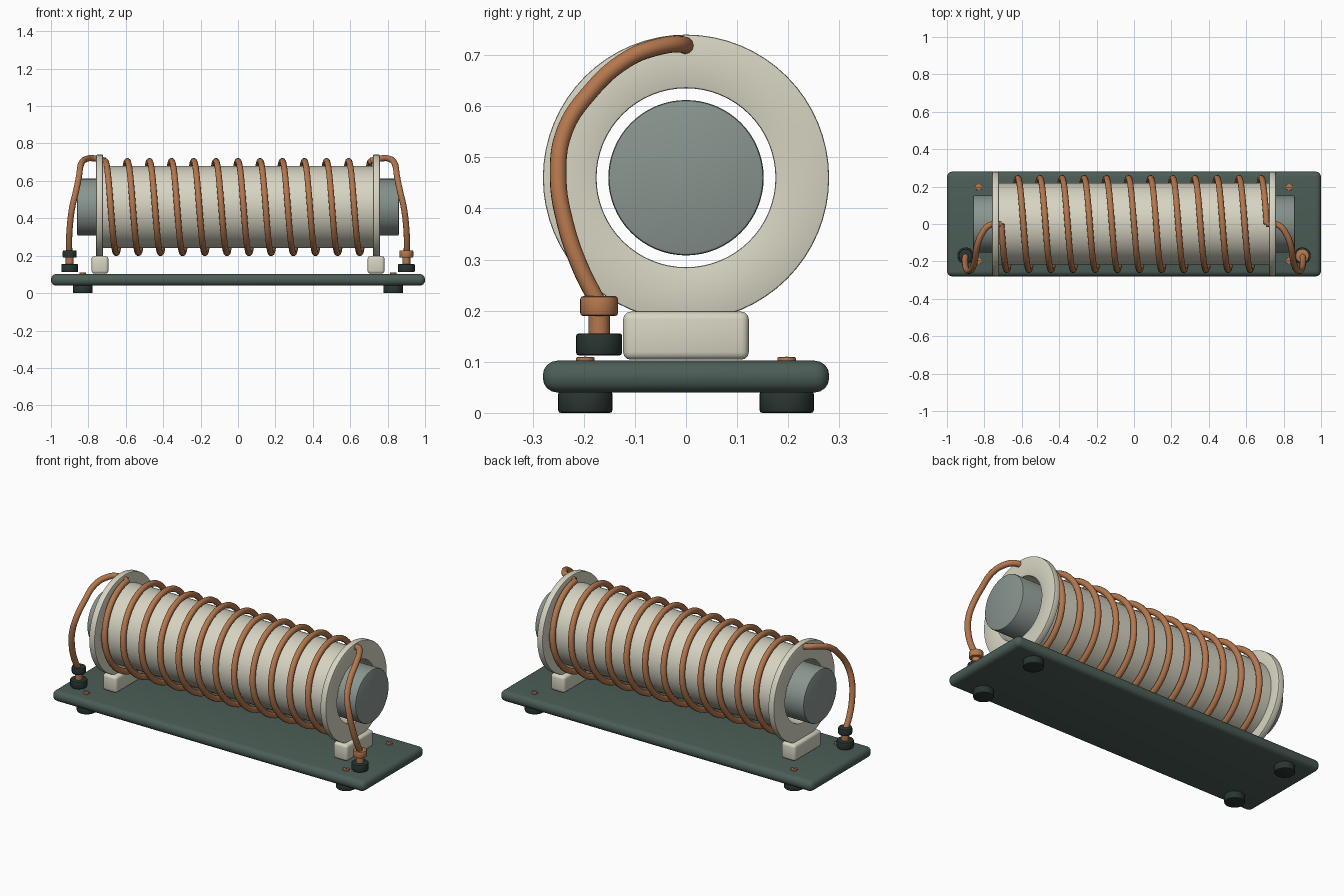
import bpy, bmesh, math
from mathutils import Matrix

if "Cube" in bpy.data.objects:
    bpy.data.objects.remove(bpy.data.objects["Cube"])

AXIS_Z = 0.46      # height of the coil axis
TURNS = 12
COIL_R = 0.246
WIRE_R = 0.0165


def material(name, rgb):
    m = bpy.data.materials.new(name)
    m.diffuse_color = (*rgb, 1)
    m.use_nodes = True
    m.node_tree.nodes["Principled BSDF"].inputs["Base Color"].default_value = m.diffuse_color
    return m


CREAM = material("cream", (0.68, 0.66, 0.54))
GREY = material("grey core", (0.25, 0.30, 0.275))
GREEN = material("dark green", (0.072, 0.11, 0.093))
BLACK = material("near black green", (0.022, 0.036, 0.031))
COPPER = material("copper", (0.46, 0.185, 0.075))


def finish(ob, mat, bevel=0.0, segments=3):
    if not ob.data.materials:
        ob.data.materials.append(mat)
    bpy.ops.object.select_all(action='DESELECT')
    ob.select_set(True)
    bpy.context.view_layer.objects.active = ob
    if bevel:
        mod = ob.modifiers.new("bevel", 'BEVEL')
        mod.width, mod.segments = bevel, segments
        mod.limit_method = 'ANGLE'
        bpy.ops.object.modifier_apply(modifier=mod.name)
    bpy.ops.object.shade_smooth_by_angle(angle=math.radians(40))
    return ob


def from_bmesh(name, bm):
    me = bpy.data.meshes.new(name)
    bmesh.ops.recalc_face_normals(bm, faces=bm.faces)
    bm.to_mesh(me)
    bm.free()
    ob = bpy.data.objects.new(name, me)
    bpy.context.collection.objects.link(ob)
    return ob


def box(name, centre, size, mat, bevel, segments=3):
    bm = bmesh.new()
    bmesh.ops.create_cube(bm, size=1)
    bmesh.ops.scale(bm, vec=size, verts=bm.verts)
    bmesh.ops.translate(bm, vec=centre, verts=bm.verts)
    return finish(from_bmesh(name, bm), mat, bevel, segments)


def cylinder(name, centre, r, depth, mat, bevel=0.0, sides=32, along_x=False):
    bm = bmesh.new()
    bmesh.ops.create_cone(bm, cap_ends=True, segments=sides,
                          radius1=r, radius2=r, depth=depth)
    if along_x:
        bm.transform(Matrix.Rotation(math.pi / 2, 4, 'Y'))
    bmesh.ops.translate(bm, vec=centre, verts=bm.verts)
    return finish(from_bmesh(name, bm), mat, bevel, 2)


def ring(name, x0, x1, r_in, r_out, mat, bevel, sides=64):
    """Hollow ring around the coil axis."""
    bm = bmesh.new()
    loops = []
    for x, r in ((x0, r_in), (x1, r_in), (x1, r_out), (x0, r_out)):
        loops.append([bm.verts.new((x, r * math.sin(2 * math.pi * i / sides),
                                    AXIS_Z + r * math.cos(2 * math.pi * i / sides)))
                      for i in range(sides)])
    for k in range(4):
        a, b = loops[k], loops[(k + 1) % 4]
        for i in range(sides):
            j = (i + 1) % sides
            bm.faces.new((a[i], a[j], b[j], b[i]))
    return finish(from_bmesh(name, bm), mat, bevel, 2)


def wire(name, points, smooth):
    cu = bpy.data.curves.new(name, 'CURVE')
    cu.dimensions = '3D'
    cu.bevel_depth, cu.bevel_resolution = WIRE_R, 4
    cu.use_fill_caps = True
    cu.resolution_u = 8
    if smooth:
        sp = cu.splines.new('BEZIER')
        sp.bezier_points.add(len(points) - 1)
        for bp, p in zip(sp.bezier_points, points):
            bp.co = p
            bp.handle_left_type = bp.handle_right_type = 'AUTO'
    else:
        sp = cu.splines.new('POLY')
        sp.points.add(len(points) - 1)
        for pt, p in zip(sp.points, points):
            pt.co = (*p, 1)
    cu.materials.append(COPPER)
    ob = bpy.data.objects.new(name, cu)
    bpy.context.collection.objects.link(ob)
    bpy.ops.object.select_all(action='DESELECT')
    ob.select_set(True)
    bpy.context.view_layer.objects.active = ob
    bpy.ops.object.convert(target='MESH')
    return finish(bpy.context.object, COPPER)


# Base board with rubber feet and slotted screws
box("base_board", (0, 0, 0.071), (2, 0.56, 0.062), GREEN, 0.028, 4)
for x in (-0.83, 0.83):
    for y in (-0.197, 0.197):
        cylinder("foot", (x, y, 0.021), 0.053, 0.042, BLACK, 0.005)
        cylinder("screw", (x, y, 0.104), 0.018, 0.01, COPPER, 0.002, 20)
        box("screw_slot", (x, y, 0.1085), (0.034, 0.004, 0.003), BLACK, 0)

# Iron core, hollow former and winding
cylinder("core", (0, 0, AXIS_Z), 0.152, 1.72, GREY, 0.006, 64, True)
ring("former_tube", -0.735, 0.735, 0.175, 0.22, CREAM, 0)
STEPS = 40
helix = []
for i in range(TURNS * STEPS + 1):
    a = 2 * math.pi * i / STEPS
    helix.append((-0.71 + 1.42 * i / (TURNS * STEPS),
                  -COIL_R * math.sin(a), AXIS_Z + COIL_R * math.cos(a)))
wire("coil_winding", helix, False)

# End flanges, saddles, leads and terminals on both ends
LEAD = [(0.71, 0, 0.708), (0.775, -0.008, 0.721), (0.812, -0.05, 0.717),
        (0.838, -0.115, 0.692), (0.85, -0.19, 0.625), (0.865, -0.238, 0.55),
        (0.886, -0.25, 0.46), (0.898, -0.236, 0.37), (0.903, -0.207, 0.285),
        (0.902, -0.172, 0.215)]
for s, side in ((-1, "left"), (1, "right")):
    ring(side + "_flange", s * 0.722, s * 0.758, 0.175, 0.28, CREAM, 0.004)
    box(side + "_saddle", (s * 0.738, 0, 0.151), (0.09, 0.246, 0.094), CREAM, 0.015)
    wire(side + "_lead", [(s * x, y, z) for x, y, z in LEAD], True)
    px, py = s * 0.9, -0.17
    cylinder(side + "_terminal_base", (px, py, 0.134), 0.045, 0.043, BLACK, 0.005)
    cylinder(side + "_terminal_stem", (px, py, 0.17), 0.021, 0.06, COPPER)
    cylinder(side + "_terminal_nut", (px, py, 0.209), 0.037, 0.039,
             BLACK if s < 0 else COPPER, 0.006)
